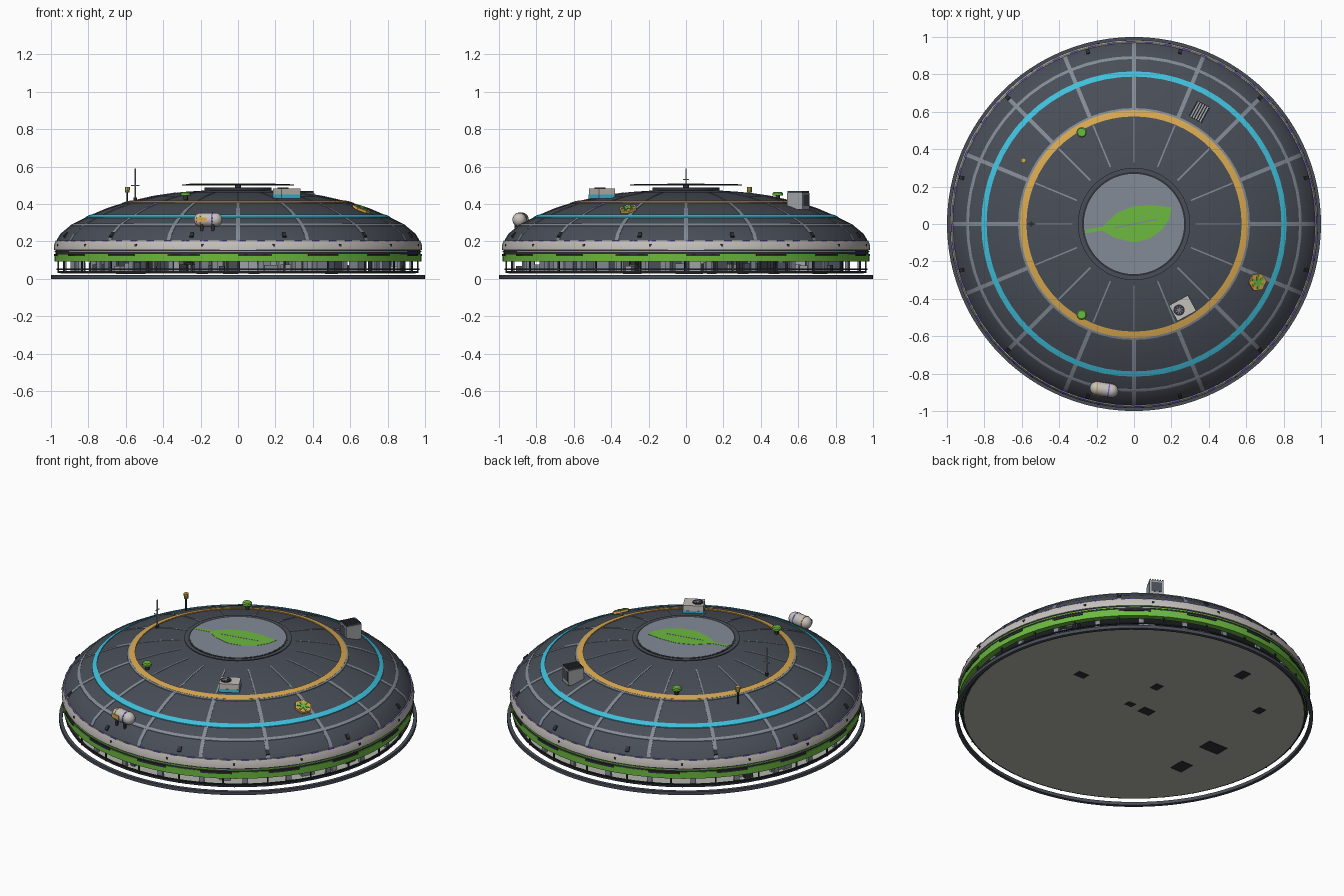
import bpy, bmesh, random
from math import sin, cos, pi, tau, radians, atan2
from mathutils import Matrix

if "Cube" in bpy.data.objects:
    bpy.data.objects.remove(bpy.data.objects["Cube"])
random.seed(4)

COLOURS = {
    "slate": (.066, .076, .096), "panel grey": (.23, .26, .305), "near black": (.028, .031, .038),
    "cyan": (.05, .53, .72), "gold": (.70, .40, .08), "leaf green": (.15, .49, .05),
    "off white": (.56, .53, .50), "floor grey": (.46, .46, .42), "violet": (.20, .12, .65),
    "light grey": (.36, .38, .40)}
MATS = {}
for label, rgb in COLOURS.items():
    m = bpy.data.materials.new(label)
    m.use_nodes = True
    m.diffuse_color = (*rgb, 1)
    m.node_tree.nodes["Principled BSDF"].inputs["Base Color"].default_value = (*rgb, 1)
    MATS[label] = m


class Part:
    """Collects simple shapes into one object."""
    def __init__(self, name):
        self.name, self.bm, self.used = name, bmesh.new(), []

    def paint(self, faces, colour):
        if colour not in self.used:
            self.used.append(colour)
        for f in faces:
            f.material_index = self.used.index(colour)

    def paint_verts(self, verts, colour):
        self.paint({f for v in verts for f in v.link_faces}, colour)

    def box(self, colour, size, frame):
        s = Matrix.Diagonal((*size, 1))
        self.paint_verts(bmesh.ops.create_cube(self.bm, size=1, matrix=frame @ s)["verts"], colour)

    def cyl(self, colour, r, h, frame, n=24, top=None):
        g = bmesh.ops.create_cone(self.bm, cap_ends=True, segments=n, radius1=r,
                                  radius2=r if top is None else top, depth=h, matrix=frame)
        self.paint_verts(g["verts"], colour)

    def ball(self, colour, r, frame):
        g = bmesh.ops.create_uvsphere(self.bm, u_segments=16, v_segments=10, radius=r, matrix=frame)
        self.paint_verts(g["verts"], colour)

    def rows(self, colour, rows, loop):
        """Skin a list of closed cross-sections."""
        vs = [[self.bm.verts.new(p) for p in row] for row in rows]
        faces, k = [], len(rows[0])
        for i in range(len(vs) if loop else len(vs) - 1):
            a, b = vs[i], vs[(i + 1) % len(vs)]
            faces += [self.bm.faces.new((a[j], a[(j + 1) % k], b[(j + 1) % k], b[j])) for j in range(k)]
        if not loop:
            faces += [self.bm.faces.new(vs[0]), self.bm.faces.new(vs[-1])]
        self.paint(faces, colour)

    def lathe(self, colour, profile, start=0, span=tau, n=64):
        full = span >= tau - .001
        angles = [start + span * i / n for i in range(n if full else n + 1)]
        self.rows(colour, [[(r * cos(a), r * sin(a), z) for r, z in profile] for a in angles], full)

    def done(self):
        bmesh.ops.recalc_face_normals(self.bm, faces=self.bm.faces)
        me = bpy.data.meshes.new(self.name)
        self.bm.to_mesh(me)
        self.bm.free()
        for c in self.used:
            me.materials.append(MATS[c])
        ob = bpy.data.objects.new(self.name, me)
        bpy.context.collection.objects.link(ob)
        bpy.ops.object.select_all(action="DESELECT")
        ob.select_set(True)
        bpy.context.view_layer.objects.active = ob
        bpy.ops.object.shade_smooth_by_angle(angle=radians(30))


def at(x, y, z, turn=0):
    return Matrix.Translation((x, y, z)) @ Matrix.Rotation(turn, 4, "Z")


def around(a, r, z):
    return at(r * cos(a), r * sin(a), z, a)


def rect(r0, r1, z0, z1):
    return [(r0, z0), (r1, z0), (r1, z1), (r0, z1)]


# Dome curve from eave to crown
CURVE = [(.972, .2), (.95, .238), (.89, .288), (.8, .333), (.7, .376), (.6, .408),
         (.45, .442), (.3, .464), (.15, .474), (.01, .477)]


def dome_z(r):
    for (r0, z0), (r1, z1) in zip(CURVE, CURVE[1:]):
        if r1 <= r <= r0:
            return z0 + (z1 - z0) * (r0 - r) / (r0 - r1)
    return CURVE[0][1] if r > .9 else CURVE[-1][1]


def on_dome(x, y, lift=0):
    """Frame lying on the dome, z outward and x away from the crown."""
    r = (x * x + y * y) ** .5
    slope = atan2(dome_z(r - .03) - dome_z(r + .03), .06)
    return at(x, y, dome_z(r) + lift, atan2(y, x)) @ Matrix.Rotation(slope, 4, "Y")


p = Part("dome_shell")
p.lathe("slate", CURVE + [(r * .985, z - .012) for r, z in reversed(CURVE)])
p.done()

# Painted rings and ribs standing just proud of the dome
for name, colour, r, w, lift in [("gold_ring", "gold", .592, .034, .005), ("cyan_ring", "cyan", .802, .028, .005),
                                 ("upper_grey_ring", "panel grey", .614, .012, .004),
                                 ("lower_grey_ring", "panel grey", .89, .015, .003)]:
    p = Part(name)
    a, b = r - w / 2, r + w / 2
    p.lathe(colour, [(a, dome_z(a) - .003), (b, dome_z(b) - .003), (b, dome_z(b) + lift),
                     (r, dome_z(r) + lift), (a, dome_z(a) + lift)])
    p.done()

p = Part("dome_ribs")
for i in range(16):
    a = i * tau / 16
    for radii, w in [((.33, .45, .57), .004), ((.61, .7, .8, .89, .95, .968), .0105)]:
        rows = []
        for r in radii:
            rows.append([(r * cos(a) - s * w * sin(a), r * sin(a) + s * w * cos(a), dome_z(r) + h)
                         for s, h in ((-1, -.004), (1, -.004), (1, .0025), (-1, .0025))])
        p.rows("panel grey", rows, False)
p.done()

p = Part("dome_brackets")
for i in range(12):
    a = radians(15 + 30 * i)
    p.box("near black", (.03, .02, .01), on_dome(.953 * cos(a), .953 * sin(a), .002))
p.done()

# Eave bands
p = Part("eave_band")
p.lathe("off white", [(.95, .155), (.985, .155), (.984, .178), (.975, .204), (.95, .204)])
for i in range(16):
    p.box("near black", (.01, .012, .012), around((i + .5) * tau / 16, .981, .18))
p.done()
p = Part("eave_recess")
p.lathe("near black", rect(.945, .977, .126, .156))
p.lathe("leaf green", rect(.95, .98, .143, .149))
p.done()
p = Part("green_band")
p.lathe("leaf green", rect(.945, .981, .092, .132))
for i in range(16):
    p.lathe("near black", rect(.97, .984, .121, .133), i * tau / 16, tau / 34, 5)
p.done()
p = Part("violet_trim")
for i in range(60):
    p.lathe("violet", rect(.968, .976, .2, .2055), i * tau / 60, tau / 140, 3)
p.done()

# Crown platform with leaf emblem
p = Part("crown_platform")
p.cyl("near black", .18, .024, at(0, 0, .477), 48)
p.cyl("near black", .016, .03, at(0, 0, .487), 16)
p.cyl("slate", .3, .006, at(0, 0, .502), 64)
p.lathe("near black", rect(.264, .278, .503, .507))
p.cyl("panel grey", .268, .003, at(0, 0, .506), 64)
p.done()
p = Part("leaf_emblem")
outline = [(-.26, -.05), (-.17, -.035), (-.1, -.075), (0, -.098), (.08, -.08), (.15, -.03), (.19, .03),
           (.2, .09), (.1, .1), (0, .095), (-.09, .06), (-.17, -.015), (-.26, -.03)]
f = p.bm.faces.new([p.bm.verts.new((x, y, .507)) for x, y in outline])
ext = bmesh.ops.extrude_face_region(p.bm, geom=[f])["geom"]
bmesh.ops.translate(p.bm, verts=[v for v in ext if isinstance(v, bmesh.types.BMVert)], vec=(0, 0, .002))
p.paint(p.bm.faces, "leaf green")
p.box("panel grey", (.23, .007, .002), at(.01, .002, .509, .2))
p.done()

# Ground ring, floor, railing and posts
p = Part("ground_ring")
p.lathe("slate", rect(.98, 1, 0, .02), n=96)
p.done()
p = Part("floor")
p.cyl("floor grey", .95, .01, at(0, 0, .033), 64)
p.done()
p = Part("underside_hatches")
for u, v, w, d in [(-.29, .43, .07, .05), (-.02, .1, .05, .04), (.07, .02, .08, .06), (.13, .29, .05, .06),
                   (.61, .42, .06, .08), (.7, .02, .05, .06), (.44, -.39, .13, .09), (.26, -.6, .08, .1)]:
    p.box("near black", (w, d, .004), at(.65 * v - .76 * u, .76 * v + .65 * u, .028))
p.done()
p = Part("railing")
p.lathe("near black", rect(.962, .97, .048, .054))
p.lathe("near black", rect(.945, .96, .03, .041))
for i in range(24):
    p.box("near black", (.008, .008, .06), around(i * tau / 24, .962, .062))
    p.box("panel grey", (.016, .03, .07), around((i + .5) * tau / 24, .935, .068))
p.done()

# Furnishings beneath the dome
p = Part("interior_furniture")
for i in range(170):
    a, r, h = random.uniform(0, tau), .91 * random.uniform(.05, 1) ** .5, random.uniform(.03, .1)
    c = random.choice(["panel grey", "near black", "slate", "light grey", "panel grey", "slate", "light grey"])
    size = random.uniform(.02, .07)
    p.box(c, (size, random.uniform(.02, .08), h), around(a, r, .036 + h / 2))
p.done()

# Storage tank low on the front
p = Part("storage_tank")
frame = at(-.16, -.885, .316, -.16)
lie = Matrix.Rotation(pi / 2, 4, "Y")
p.cyl("off white", .037, .08, frame @ lie)
for s in (-1, 1):
    p.ball("off white", .037, frame @ at(s * .04, 0, 0))
    for t in (-1, 1):
        p.box("near black", (.014, .01, .06), frame @ at(s * .03, t * .022, -.04))
p.cyl("violet", .0385, .007, frame @ at(.025, 0, 0) @ lie)
p.cyl("gold", .0385, .006, frame @ at(-.04, 0, 0) @ lie)
p.box("gold", (.055, .006, .024), frame @ at(-.03, -.035, 0))
p.done()

# Cooling unit with fan
p = Part("cooling_unit")
frame = at(.26, -.45, .43, .5)
p.box("cyan", (.118, .098, .02), frame @ at(0, 0, .01))
p.box("off white", (.115, .095, .032), frame @ at(0, 0, .036))
p.cyl("near black", .03, .006, frame @ at(-.022, 0, .054))
for i in range(4):
    p.box("panel grey", (.045, .004, .002), frame @ at(-.022, 0, .057, i * pi / 4))
p.done()

# Finned vent stack
p = Part("vent_stack")
frame = at(.35, .6, .42, -.5)
p.box("light grey", (.08, .095, .09), frame @ at(0, 0, -.005))
for i in range(6):
    p.box("slate", (.006, .09, .012), frame @ at(-.035 + i * .014, 0, .044))
for s in (-1, 1):
    p.box("slate", (.06, .002, .06), frame @ at(0, s * .048, 0))
p.done()

# Landing pad with star
p = Part("hex_pad")
frame = on_dome(.66, -.31, .01)
p.cyl("gold", .05, .014, frame, 6)
for i in range(3):
    p.box("leaf green", (.07, .013, .004), frame @ at(0, 0, .009, i * pi / 3))
p.done()

# Small rounded roof planters
for side, y in (("left", .49), ("right", -.485)):
    p = Part("roof_planter_" + side)
    p.cyl("near black", .012, .03, at(-.28, y, .435), 12)
    p.cyl("leaf green", .028, .012, at(-.28, y, .452), 12)
    p.cyl("leaf green", .028, .006, at(-.28, y, .461), 12, top=.022)
    p.done()

# Mast and lamp
p = Part("antenna_mast")
p.cyl("light grey", .004, .17, at(-.55, 0, .505), 8)
p.cyl("near black", .01, .02, at(-.55, 0, .425), 12)
p.box("light grey", (.045, .005, .005), at(-.55, 0, .5))
p.box("light grey", (.005, .03, .005), at(-.55, 0, .53))
p.done()
p = Part("roof_lamp")
p.cyl("near black", .005, .09, at(-.592, .34, .43), 8)
p.cyl("leaf green", .013, .014, at(-.592, .34, .468), 10)
p.cyl("gold", .014, .016, at(-.592, .34, .483), 10)
p.done()
